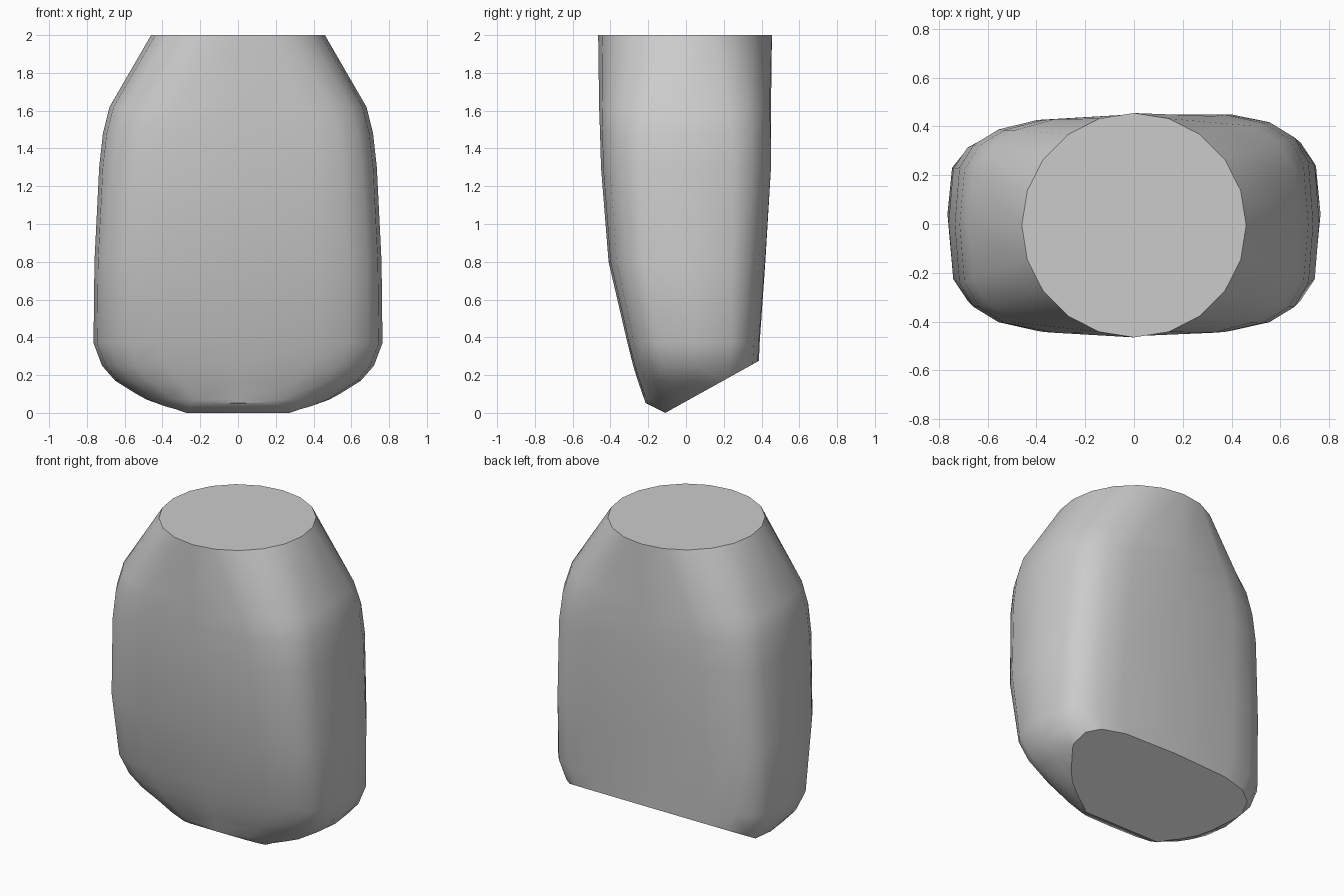
import bpy, bmesh, math
from mathutils import Vector

cube = bpy.data.objects.get("Cube")
if cube:
    bpy.data.objects.remove(cube)

SIDES = 20

# height, half width, front y, back y, corner squareness, sideways skew of the back
SECTIONS = [
    (-0.02, 0.28, -0.19, 0.36, 2.8, 0.0),
    (0.02, 0.36, -0.205, 0.365, 2.8, 0.0),
    (0.07, 0.49, -0.22, 0.37, 3.0, 0.0),
    (0.17, 0.65, -0.255, 0.38, 3.3, 0.0),
    (0.25, 0.72, -0.28, 0.385, 3.6, 0.01),
    (0.37, 0.765, -0.31, 0.39, 4.0, 0.01),
    (0.80, 0.76, -0.41, 0.42, 4.0, 0.02),
    (1.30, 0.735, -0.45, 0.45, 3.8, 0.03),
    (1.48, 0.715, -0.455, 0.45, 3.6, 0.03),
    (1.62, 0.68, -0.46, 0.45, 3.2, 0.02),
    (2.00, 0.46, -0.465, 0.455, 2.0, 0.0),
]


def rounded(value, power):
    return math.copysign(abs(value) ** (2 / power), value)


def ring(bm, z, width, front, back, power, skew):
    """One rounded cross-section of the body."""
    verts = []
    for i in range(SIDES):
        a = math.tau * i / SIDES
        x = width * rounded(math.cos(a), power)
        s = rounded(math.sin(a), power)
        mid, half = (front + back) / 2, (back - front) / 2
        y = mid + half * s + skew * x * max(s, 0)
        verts.append(bm.verts.new((x, y, z)))
    return verts


def slice_off(bm, point, normal):
    """Cut the body with a plane and close the opening."""
    cut = bmesh.ops.bisect_plane(
        bm, geom=bm.verts[:] + bm.edges[:] + bm.faces[:],
        plane_co=point, plane_no=normal, clear_outer=True)
    edges = [e for e in cut["geom_cut"] if isinstance(e, bmesh.types.BMEdge)]
    bmesh.ops.contextual_create(bm, geom=edges)


# Body lofted through the sections
bm = bmesh.new()
rings = [ring(bm, *s) for s in SECTIONS]
for low, high in zip(rings, rings[1:]):
    for i in range(SIDES):
        j = (i + 1) % SIDES
        bm.faces.new((low[i], low[j], high[j], high[i]))
bm.faces.new(rings[-1])
bm.faces.new(rings[0][::-1])

# Slanted underside and the narrow bevel at its front
slice_off(bm, Vector((0, -0.11, 0.0)), Vector((0, 0.5, -0.9)))
slice_off(bm, Vector((0, -0.11, 0.0)), Vector((0, -0.45, -0.9)))
bmesh.ops.remove_doubles(bm, verts=bm.verts[:], dist=0.002)
bmesh.ops.recalc_face_normals(bm, faces=bm.faces[:])

mesh = bpy.data.meshes.new("body")
bm.to_mesh(mesh)
bm.free()
body = bpy.data.objects.new("body", mesh)
bpy.context.collection.objects.link(body)

# Plain grey
grey = bpy.data.materials.new("plain grey")
grey.use_nodes = True
colour = (0.6, 0.6, 0.6, 1)
grey.diffuse_color = colour
grey.node_tree.nodes["Principled BSDF"].inputs["Base Color"].default_value = colour
mesh.materials.append(grey)

bpy.context.view_layer.objects.active = body
body.select_set(True)
bpy.ops.object.shade_smooth_by_angle(angle=math.radians(32))
